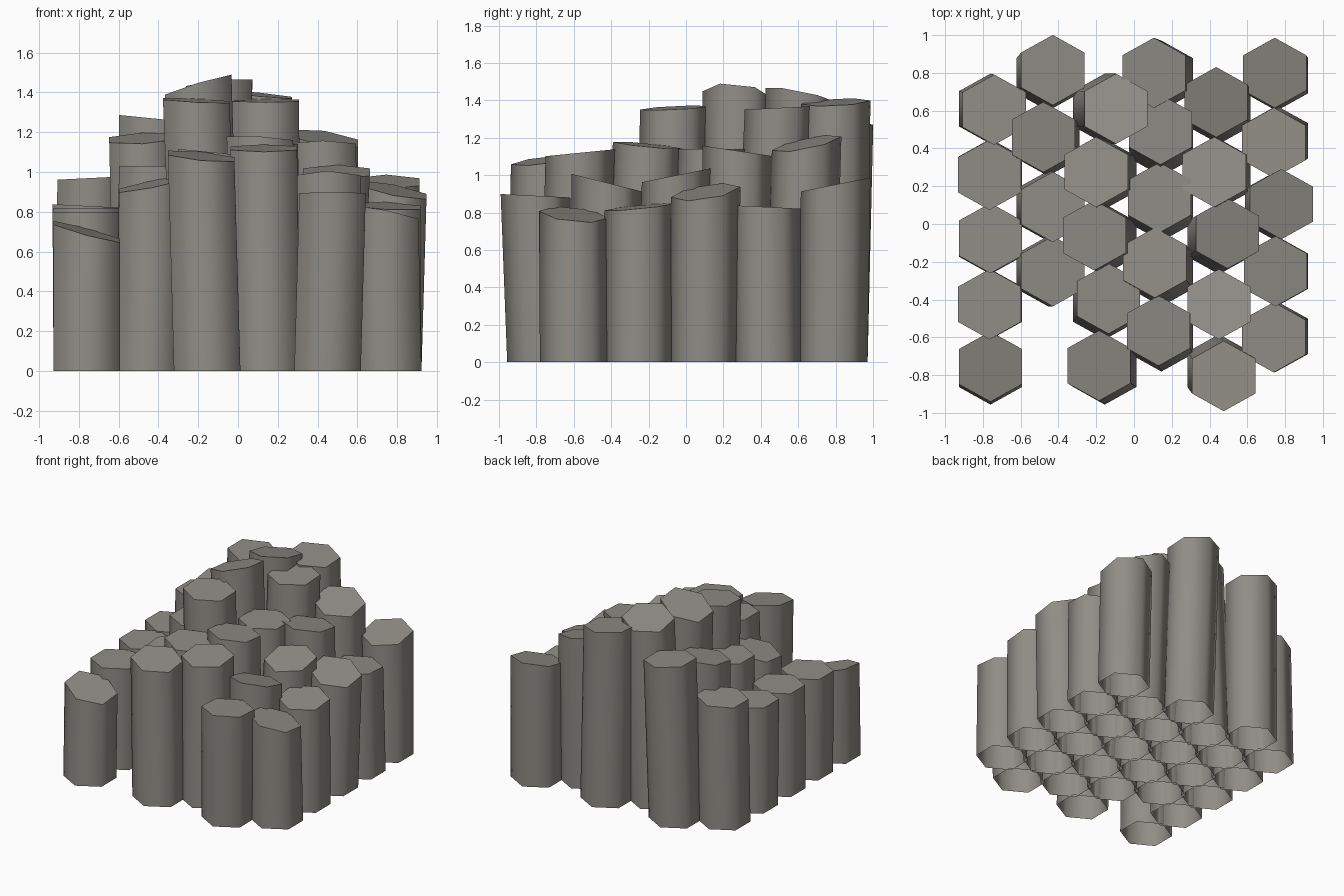
import bpy, bmesh, math

stone = bpy.data.materials.new("warm grey stone")
stone.diffuse_color = (0.28, 0.268, 0.24, 1)

RX, RY = 0.193, 0.186          # hexagon radii
BASE_X = [-0.76, -0.455, -0.155, 0.145, 0.45, 0.755]
EVEN_Y, ODD_Y = 0.61, 0.785    # rearmost base position of each file
STEP = 0.345

# per file, rear to front: top centre x, y, height, tilt along x, tilt along y
FILES = [
    [(-.74, .605, .97, .05, 0), (-.765, .26, .83, -.05, 0), (-.76, -.075, .82, 0, 0),
     (-.765, -.425, .80, 0, 0), (-.76, -.755, .70, -.27, .1)],
    [(-.43, .815, 1.27, -.1, 0), (-.48, .46, 1.17, .05, .15), (-.43, .09, 1.03, 0, 0),
     (-.43, -.25, .94, .2, .1)],
    [(-.095, .61, 1.43, .1, -.2), (-.2, .275, 1.43, .3, -.1), (-.21, -.06, 1.36, -.05, .05),
     (-.135, -.395, 1.10, -.1, 0), (-.185, -.75, 1.08, -.1, .12)],
    [(.105, .80, 1.39, -.1, .05), (.14, .50, 1.36, 0, .05), (.135, .14, 1.14, 0, 0),
     (.11, -.205, 1.16, -.05, -.1), (.13, -.565, 1.12, 0, .1)],
    [(.435, .645, 1.17, -.15, .2), (.425, .275, 1.13, 0, -.15), (.495, -.05, 1.0, 0, .2),
     (.45, -.425, .96, 0, -.25), (.475, -.805, .89, 0, -.05)],
    [(.745, .80, .95, 0, .2), (.74, .43, .83, 0, -.05), (.78, .105, .91, -.2, .15),
     (.75, -.25, .83, -.05, .1), (.74, -.60, .79, -.2, -.1)],
]


def column(name, bx, by, tx, ty, h, sx, sy):
    """Leaning hexagonal column, open below, with a tilted flat top."""
    bm = bmesh.new()
    rings = []
    for t in (0, 0.55, 1):
        ring = []
        for k in range(6):
            a = math.radians(30 + 60 * k)
            dx, dy = RX * math.cos(a), RY * math.sin(a)
            z = t * (h + sx * dx + sy * dy)
            ring.append(bm.verts.new((bx + (tx - bx) * t + dx, by + (ty - by) * t + dy, z)))
        rings.append(ring)
    for lo, hi in zip(rings, rings[1:]):
        for k in range(6):
            n = (k + 1) % 6
            bm.faces.new((lo[k], lo[n], hi[n], hi[k])).smooth = True
    cap = bm.faces.new(rings[-1])
    for e in cap.edges:
        e.smooth = False       # crisp rim, soft sides
    me = bpy.data.meshes.new(name)
    bm.to_mesh(me)
    bm.free()
    me.materials.append(stone)
    bpy.context.collection.objects.link(bpy.data.objects.new(name, me))


# stone columns on a staggered grid
for i, tops in enumerate(FILES):
    y0 = ODD_Y if i % 2 and i != 4 else EVEN_Y
    for j, (tx, ty, h, sx, sy) in enumerate(tops):
        column(f"stone_column_{i + 1}_{j + 1}", BASE_X[i], y0 - STEP * j, tx, ty, h, sx, sy)
